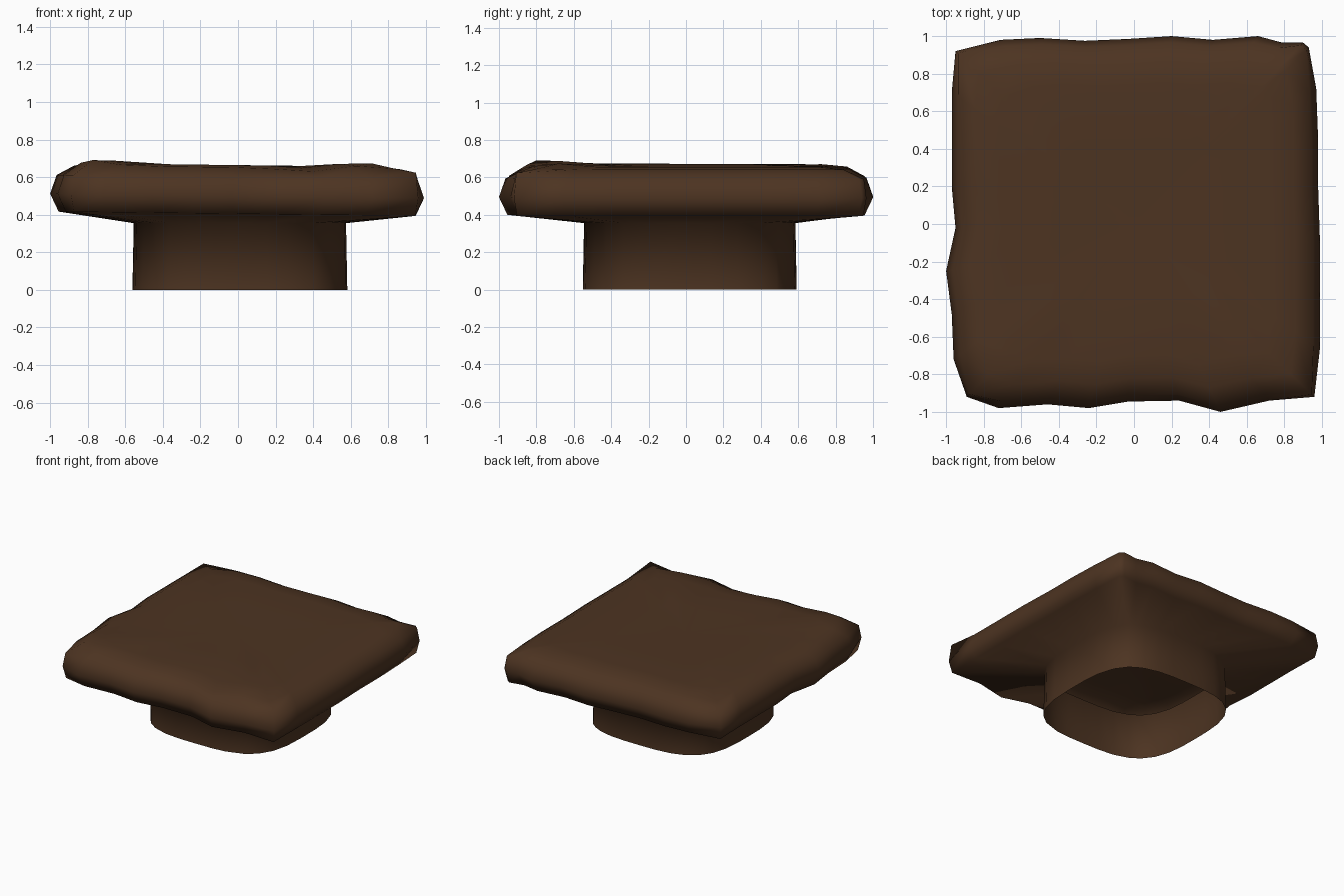
import bpy, bmesh, math

if "Cube" in bpy.data.objects:
    bpy.data.objects.remove(bpy.data.objects["Cube"])

# wood colour
wood = bpy.data.materials.new("dark brown wood")
wood.diffuse_color = (0.074, 0.034, 0.0155, 1)
wood.use_nodes = True
wood.node_tree.nodes["Principled BSDF"].inputs["Base Color"].default_value = wood.diffuse_color

# uneven plan outline of the slab, counter-clockwise from the front left corner
OUTLINE = [
    (-0.89, -0.92), (-0.72, -0.98), (-0.46, -0.96), (-0.24, -0.98), (-0.03, -0.945),
    (0.24, -0.94), (0.46, -1.0), (0.72, -0.94), (0.96, -0.92),
    (0.99, -0.66), (0.99, -0.4), (0.99, -0.1), (0.98, 0.2), (0.98, 0.45), (0.97, 0.72),
    (0.93, 0.94), (0.90, 0.965), (0.79, 0.965), (0.66, 1.0), (0.42, 0.98), (0.20, 1.0),
    (-0.03, 0.985), (-0.26, 0.975), (-0.5, 0.99), (-0.71, 0.98), (-0.95, 0.92),
    (-0.97, 0.7), (-0.97, 0.45), (-0.97, 0.2), (-0.95, -0.02), (-1.0, -0.25),
    (-0.97, -0.48), (-0.96, -0.72)]


def foot_point(x, y, r):
    """Rounded-square foot outline in the direction of a slab point."""
    a = math.atan2(y, x)
    c, s = math.cos(a), math.sin(a)
    d = (abs(c) ** 3.3 + abs(s) ** 3.3) ** (-1 / 3.3) * r
    return 0.01 + d * c, 0.02 + d * s


def bump(x, y, cx, cy, h):
    return h * math.exp(-((x - cx) ** 2 + (y - cy) ** 2) / 0.02)


def slab_point(x, y, s, z):
    """Scaled outline point: fuller at the corners, tilted, with raised spots on top."""
    corner = max(0, min(1, (min(abs(x), abs(y)) - 0.75) / 0.15))
    if s > 0.9:
        s += (1 - s) * 0.6 * corner
    x, y = x * s, y * s
    z -= 0.012 * x
    if z > 0.62:
        z += bump(x, y, -0.77, -0.74, 0.035) + bump(x, y, 0.64, -0.72, 0.025)
        z -= bump(x, y, 0.35, -0.85, 0.02) + bump(x, y, -0.85, 0.8, 0.02)
    elif z > 0.55:
        z += bump(x, y, 0.95, -0.92, 0.035)
    return x, y, z


bm = bmesh.new()
rings = []
# hollow foot, open at the bottom
for r, z in [(0.572, 0.0), (0.565, 0.355)]:
    rings.append([bm.verts.new((*foot_point(x, y, r), z)) for x, y in OUTLINE])
# slab underside, rounded edge and top
for s, z in [(0.955, 0.405), (1.0, 0.50), (0.965, 0.60), (0.87, 0.652), (0.74, 0.664), (0.4, 0.66)]:
    rings.append([bm.verts.new(slab_point(x, y, s, z)) for x, y in OUTLINE])
n = len(OUTLINE)
for a, b in zip(rings, rings[1:]):
    for i in range(n):
        j = (i + 1) % n
        bm.faces.new((a[i], a[j], b[j], b[i]))
centre = bm.verts.new((0, 0, 0.657))
for i in range(n):
    bm.faces.new((rings[-1][i], rings[-1][(i + 1) % n], centre))
for f in bm.faces:
    f.smooth = True

mesh = bpy.data.meshes.new("slab_on_foot")
bm.to_mesh(mesh)
bm.free()
mesh.materials.append(wood)
bpy.context.collection.objects.link(bpy.data.objects.new("slab_on_foot", mesh))
